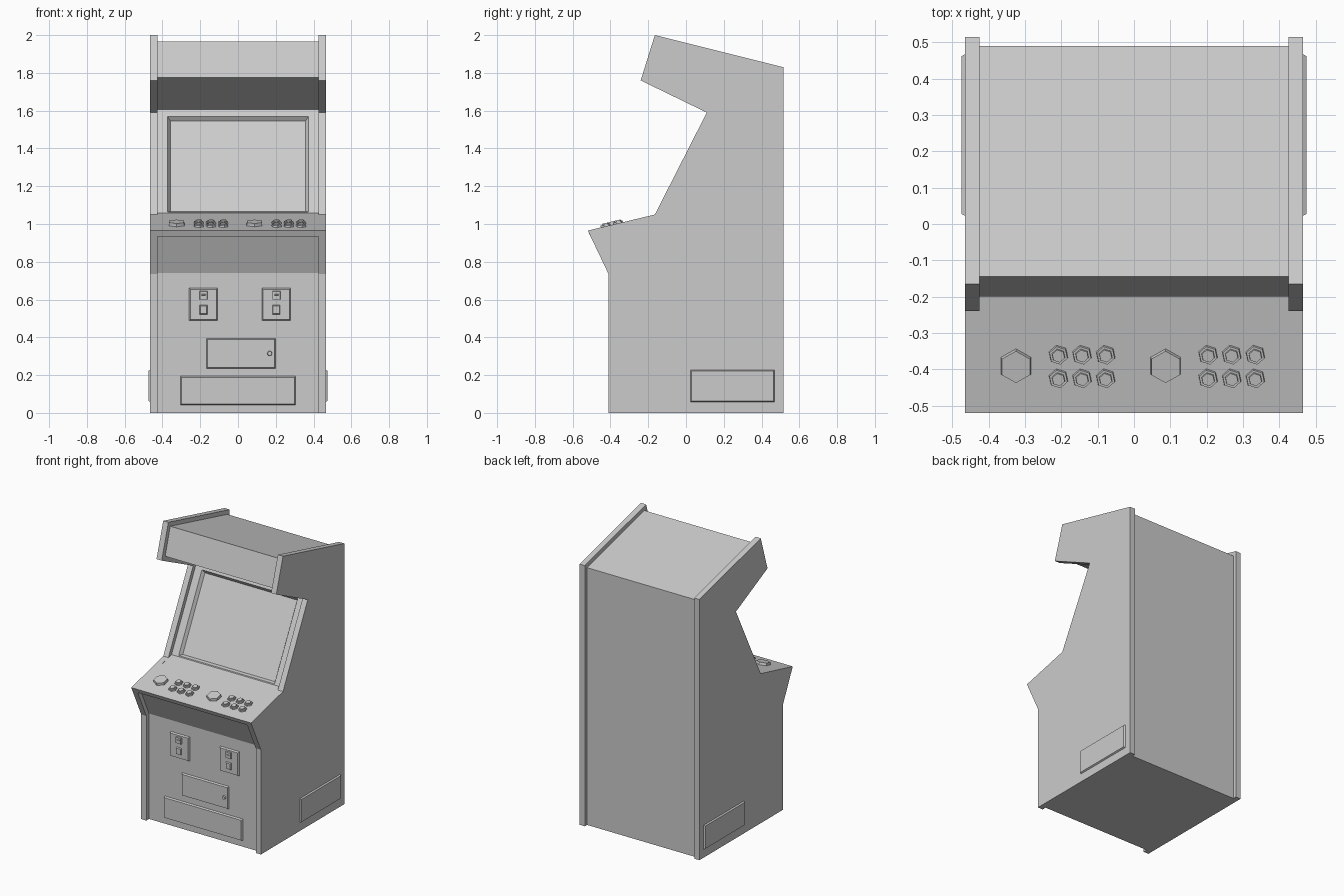
import bpy, bmesh, math
from mathutils import Matrix, Vector

cube = bpy.data.objects.get("Cube")
if cube:
    bpy.data.objects.remove(cube, do_unlink=True)

grey = bpy.data.materials.new("cabinet grey")
grey.use_nodes = True
colour = (0.6, 0.6, 0.6, 1)
grey.diffuse_color = colour
grey.node_tree.nodes["Principled BSDF"].inputs["Base Color"].default_value = colour


def finish(bm, name):
    """Turn a bmesh into a flat-shaded object."""
    bmesh.ops.recalc_face_normals(bm, faces=bm.faces)
    mesh = bpy.data.meshes.new(name)
    bm.to_mesh(mesh)
    bm.free()
    mesh.materials.append(grey)
    obj = bpy.data.objects.new(name, mesh)
    bpy.context.collection.objects.link(obj)
    return obj


def extrude_profile(profile, x0, x1):
    """Solid with a (y, z) profile running from x0 to x1."""
    bm = bmesh.new()
    face = bm.faces.new([bm.verts.new((x0, y, z)) for y, z in profile])
    moved = bmesh.ops.extrude_face_region(bm, geom=[face])["geom"]
    bmesh.ops.translate(bm, vec=(x1 - x0, 0, 0),
                        verts=[v for v in moved if isinstance(v, bmesh.types.BMVert)])
    bmesh.ops.recalc_face_normals(bm, faces=bm.faces)
    return bm


def plate(name, matrix, width, height, thick=0.012, edge=0.008):
    """Raised rectangular plate with chamfered edges, facing local +z."""
    bm = bmesh.new()
    bmesh.ops.create_cube(bm, size=1)
    for v in bm.verts:
        top = v.co.z > 0
        trim = 2 * edge if top else 0
        v.co = ((width - trim) * v.co.x, (height - trim) * v.co.y, thick if top else -0.005)
    bm.transform(matrix)
    return finish(bm, name)


def prism(name, matrix, radius, top_radius, depth, sides=6):
    bm = bmesh.new()
    bmesh.ops.create_cone(bm, cap_ends=True, segments=sides, radius1=radius,
                          radius2=top_radius, depth=depth,
                          matrix=Matrix.Translation((0, 0, depth / 2)))
    bm.transform(matrix)
    return finish(bm, name)


# Side panels
side_profile = [(-0.41, 0), (-0.41, 0.735), (-0.52, 0.965), (-0.165, 1.05), (0.11, 1.59),
                (-0.24, 1.76), (-0.165, 2.0), (0.515, 1.83), (0.515, 0)]
for name, s in (("left", 1), ("right", -1)):
    finish(extrude_profile(side_profile, s * 0.425, s * 0.465), name + "_side_panel")

# Body between the sides, set back except at the control deck
screen_low, screen_high = Vector((-0.13, 1.058)), Vector((0.15, 1.605))
body_profile = [(-0.38, 0), (-0.38, 0.74), (-0.473, 0.935), (-0.506, 0.935), (-0.52, 0.965),
                screen_low, screen_high, (-0.2, 1.775), (-0.145, 1.965), (0.49, 1.806), (0.49, 0)]
bm = extrude_profile(body_profile, -0.425, 0.425)

# Sunken screen
middle = (screen_low + screen_high) / 2
screen = min(bm.faces, key=lambda f: (f.calc_center_median() - Vector((0, *middle))).length
             + abs(f.normal.x))
bmesh.ops.inset_individual(bm, faces=[screen], thickness=0.04)
for v in screen.verts:
    z = 1.568 if v.co.z > middle.y else 1.064
    t = (z - screen_low.y) / (screen_high.y - screen_low.y)
    v.co = (math.copysign(0.372, v.co.x), screen_low.x + t * (screen_high.x - screen_low.x), z)
bmesh.ops.inset_individual(bm, faces=[screen], thickness=0.02, depth=-0.022)
finish(bm, "cabinet_body")


# Front doors and coin plates
def front(x, z, out=0):
    return Matrix.Translation((x, -0.38 - out, z)) @ Matrix.Rotation(math.pi / 2, 4, "X")


plate("lower_panel", front(0, 0.118), 0.615, 0.157)
plate("cash_door", front(0.015, 0.315), 0.37, 0.163)
prism("door_lock", front(0.168, 0.315, 0.01), 0.014, 0.011, 0.012, 8)
for name, x in (("right", -0.183), ("left", 0.203)):
    plate(name + "_coin_plate", front(x, 0.575), 0.155, 0.175)
    plate(name + "_coin_entry", front(x, 0.622, 0.012), 0.045, 0.047, 0.01, 0.003)
    plate(name + "_coin_slot", front(x, 0.625, 0.022), 0.022, 0.008, 0.006, 0.002)
    plate(name + "_coin_return", front(x, 0.546, 0.012), 0.045, 0.052, 0.01, 0.006)

# Side access covers
for name, s in (("left", 1), ("right", -1)):
    turn = Matrix.Rotation(s * math.pi / 2, 4, "Z") @ Matrix.Rotation(math.pi / 2, 4, "X")
    plate(name + "_side_cover", Matrix.Translation((s * 0.465, 0.245, 0.143)) @ turn,
          0.45, 0.175, 0.01)

# Controls on the sloping deck
slope = math.atan2(0.085, 0.355)


def deck(x, y, out=0):
    spot = Matrix.Translation((x, y, 0.965 + (y + 0.52) * math.tan(slope)))
    return spot @ Matrix.Rotation(slope, 4, "X") @ Matrix.Translation((0, 0, out))


for name, x in (("right", -0.325), ("left", 0.087)):
    prism(name + "_stick_disc", deck(x, -0.39, -0.003), 0.048, 0.045, 0.02)
    for row, y in enumerate((-0.36, -0.425)):
        for col in range(3):
            at = x + 0.117 + col * 0.065
            label = f"{name}_button_{row * 3 + col + 1}"
            twist = Matrix.Rotation(math.radians(12), 4, "Z")
            prism(label + "_ring", deck(at, y, -0.003) @ twist, 0.028, 0.026, 0.013)
            prism(label, deck(at, y, 0.005) @ twist, 0.02, 0.018, 0.012)
